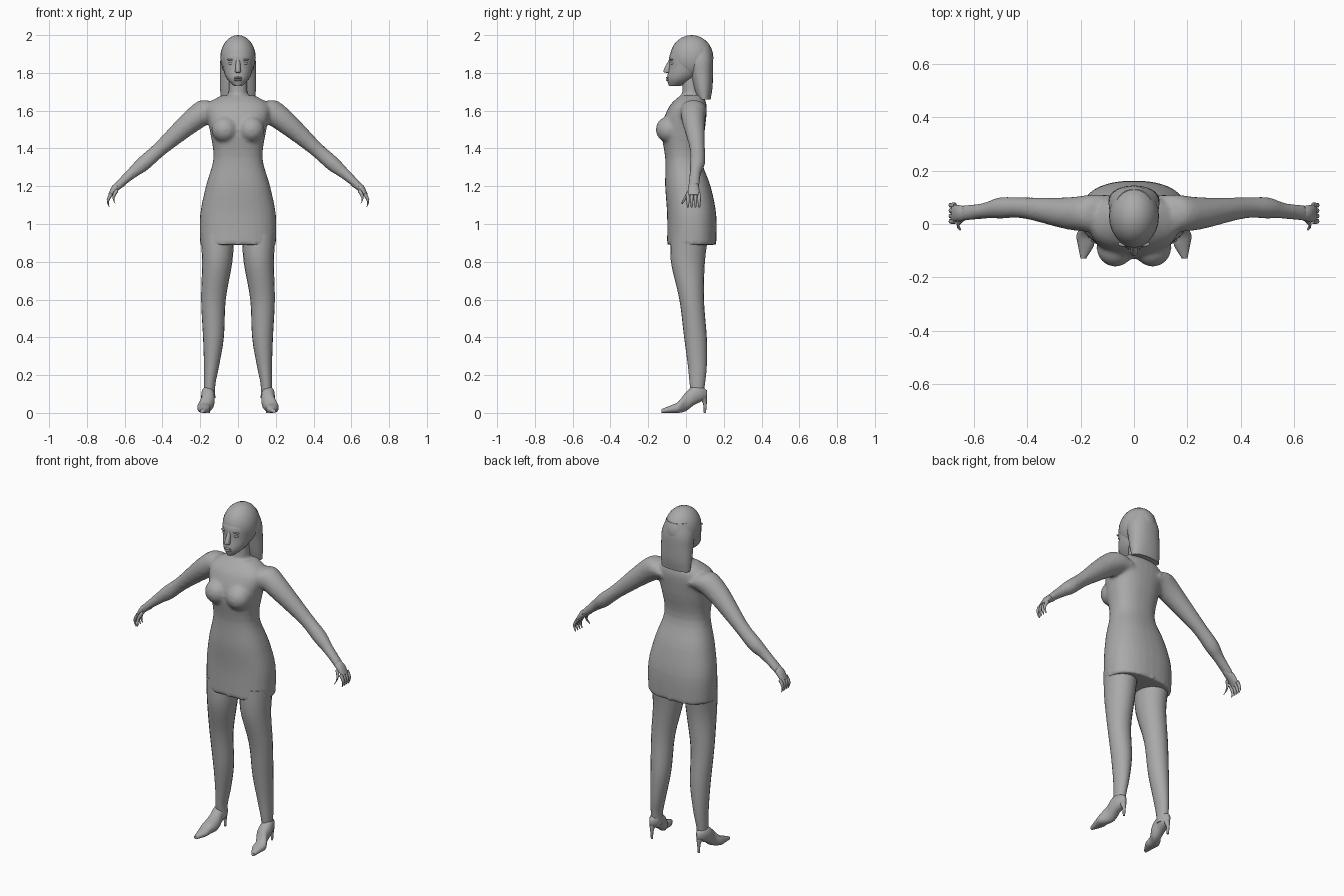
import bpy
import bmesh
from math import cos, sin, pi, copysign
from mathutils import Vector, Matrix

default_cube = bpy.data.objects.get("Cube")
if default_cube:
    bpy.data.objects.remove(default_cube, do_unlink=True)

X_AXIS, Y_AXIS, Z_AXIS = Vector((1, 0, 0)), Vector((0, 1, 0)), Vector((0, 0, 1))
ARM_ACROSS = Vector((2, 0, 2.2)).normalized()
SIDES = {"left": 1, "right": -1}

grey = bpy.data.materials.new("plain_grey")
grey.use_nodes = True
grey_colour = (.4, .4, .4, 1)
grey.diffuse_color = grey_colour
grey.node_tree.nodes["Principled BSDF"].inputs["Base Color"].default_value = grey_colour


def smooth_rows(rows, steps):
    """Fill in extra rings along a smooth curve through the given ones."""
    rows = [Vector(row) for row in rows]
    padded = [rows[0], *rows, rows[-1]]
    result = []
    for before, start, end, after in zip(padded, padded[1:], padded[2:], padded[3:]):
        for step in range(steps):
            t = step / steps
            result.append(start + (end - before) * t / 2
                          + (before * 2 - start * 5 + end * 4 - after) * t ** 2 / 2
                          + (start * 3 - before - end * 3 + after) * t ** 3 / 2)
    return [*result, rows[-1]]


def loft(bm, rows, across=X_AXIS, depth=Y_AXIS, side=1, sides=20, power=1, steps=4):
    """Skin rings given as centre x, y, z and one or two radii."""
    rows = [row if len(row) > 4 else (*row, row[-1]) for row in rows]
    rings = []
    for x, y, z, wide, deep in smooth_rows(rows, steps):
        ring = []
        for i in range(sides):
            angle = 2 * pi * i / sides
            c, s = cos(angle), sin(angle)
            point = (Vector((x, y, z))
                     + across * wide * copysign(abs(c) ** power, c)
                     + depth * deep * copysign(abs(s) ** power, s))
            point.x *= side
            ring.append(bm.verts.new(point))
        rings.append(ring)
    for low, high in zip(rings, rings[1:]):
        for i in range(sides):
            j = (i + 1) % sides
            bm.faces.new((low[i], low[j], high[j], high[i]))
    bm.faces.new(rings[0])
    bm.faces.new(rings[-1])


def bands(rows):
    """Turn height, half width, front and back into ring rows."""
    return [(0, (front + back) / 2, z, wide, (back - front) / 2)
            for z, wide, front, back in rows]


def ball(bm, centre, size):
    place = Matrix.Translation(centre) @ Matrix.Diagonal((*size, 1))
    bmesh.ops.create_uvsphere(bm, u_segments=24, v_segments=14, radius=1, matrix=place)


def finish(bm, name):
    bmesh.ops.recalc_face_normals(bm, faces=bm.faces)
    mesh = bpy.data.meshes.new(name)
    bm.to_mesh(mesh)
    bm.free()
    mesh.materials.append(grey)
    obj = bpy.data.objects.new(name, mesh)
    bpy.context.collection.objects.link(obj)
    bpy.ops.object.select_all(action="DESELECT")
    obj.select_set(True)
    bpy.context.view_layer.objects.active = obj
    bpy.ops.object.shade_smooth_by_angle(angle=pi / 3)
    return obj


# Dress, chest, shoulders, arms and neck, fused into one skin
body = bmesh.new()
loft(body, bands([
    (.89, .2, -.1, .16), (1.05, .2, -.1, .16), (1.2, .17, -.11, .13),
    (1.35, .13, -.11, .08), (1.5, .15, -.13, .1), (1.62, .17, -.09, .11),
    (1.68, .09, -.03, .09)]), power=.85, sides=32)
loft(body, [(0, .03, 1.6, .06), (0, .03, 1.7, .05), (0, .03, 1.8, .05)])
for side in SIDES.values():
    ball(body, (side * .07, -.09, 1.5), (.07, .07, .07))
    loft(body, [(.1, .04, 1.6, .07), (.16, .04, 1.6, .07), (.25, .04, 1.54, .06),
                (.41, .06, 1.4, .04), (.5, .06, 1.32, .04), (.56, .05, 1.27, .03),
                (.64, .04, 1.2, .02, .03)], across=ARM_ACROSS, side=side)
dress = finish(body, "dress_and_arms")
fuse = dress.modifiers.new("fuse", "REMESH")
fuse.mode = "VOXEL"
fuse.voxel_size = .01
fuse.use_smooth_shade = True
relax = dress.modifiers.new("relax", "SMOOTH")
relax.iterations = 4

for label, side in SIDES.items():
    # Hand with drooping fingers and a forward thumb
    hand = bmesh.new()
    loft(hand, [(.61, .04, 1.22, .02), (.65, .04, 1.19, .02, .03),
                (.68, .04, 1.15, .01, .03)], across=ARM_ACROSS, side=side)
    digits = [(.67, .01 + .02 * i, 1.16, 0) for i in range(4)] + [(.64, .02, 1.18, .04)]
    for x, y, z, forward in digits:
        path = [i / 4 for i in range(5)]
        loft(hand, [(x + .02 * sin(pi * t * .8), y - forward * t, z - .07 * t,
                     .01 * (1 - t ** 2 / 2)) for t in path],
             across=ARM_ACROSS, side=side, sides=8, steps=1)
    finish(hand, label + "_hand")

    # Leg from inside the dress to the ankle
    leg = bmesh.new()
    loft(leg, [(.11, .02, .95, .09, .1), (.11, .01, .8, .08, .09), (.13, .03, .6, .065),
               (.13, .05, .4, .055, .06), (.14, .06, .25, .04, .05),
               (.15, .06, .15, .03, .04), (.15, .06, .08, .03)], side=side)
    finish(leg, label + "_leg")

    # Pointed shoe on a thin heel
    shoe = bmesh.new()
    loft(shoe, [(.155, .11, .1, .01, .02), (.155, .08, .1, .03, .04),
                (.16, .04, .09, .035, .05), (.16, 0, .06, .035, .05),
                (.18, -.04, .03, .035, .03), (.18, -.08, .02, .03, .02),
                (.19, -.13, .01, .01)], depth=Z_AXIS, side=side, power=.9)
    loft(shoe, [(.155, .09, .08, .02), (.155, .1, .05, .01), (.155, .1, 0, .006)],
         side=side, sides=8)
    finish(shoe, label + "_shoe")

# Head with jaw, nose, lips, brows and eyelids
head = bmesh.new()
ball(head, (0, .03, 1.88), (.094, .115, .12))
loft(head, bands([(1.73, .02, -.09, -.03), (1.77, .06, -.1, .05),
                  (1.83, .08, -.09, .1), (1.9, .08, -.085, .1), (1.95, .04, -.04, .08)]))
loft(head, [(0, -.08, 1.87, .01), (0, -.1, 1.81, .015, .02), (0, -.09, 1.8, .01)])
for z in (1.762, 1.774):
    ball(head, (0, -.095, z), (.022, .012, .006))
for side in SIDES.values():
    ball(head, (side * .035, -.07, 1.85), (.016, .012, .008))
    ball(head, (side * .035, -.075, 1.87), (.024, .01, .005))
finish(head, "head")

# Long straight hair falling behind the face
hair = bmesh.new()
loft(hair, bands([(1.66, .09, .06, .13), (1.72, .095, .04, .14), (1.8, .095, .02, .143),
                  (1.87, .093, 0, .143), (1.94, .07, -.02, .13)]), sides=28, power=.9)
finish(hair, "hair")
